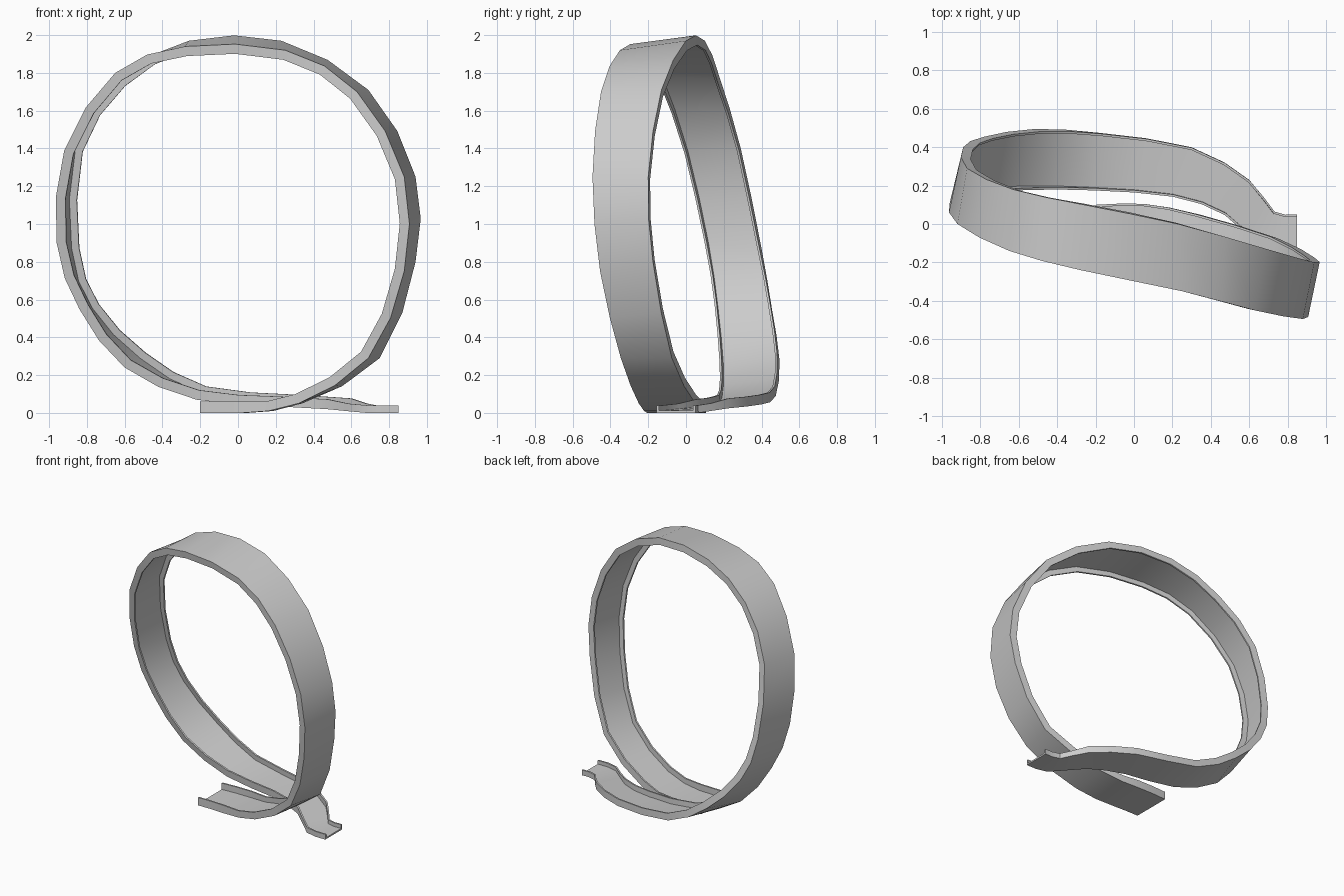
import bpy, bmesh
from mathutils import Vector

if "Cube" in bpy.data.objects:
    bpy.data.objects.remove(bpy.data.objects["Cube"])

# Key stations along the track: front outer corner, back outer corner
KEYS = [
    ((-.20, -.20, .00), (-.20, .10, .00)),
    ((.02, -.205, .00), (.05, .105, .00)),
    ((.32, -.25, .05), (.34, .05, .05)),
    ((.69, -.345, .29), (.75, -.075, .29)),
    ((.88, -.455, .75), (.94, -.175, .80)),
    ((.88, -.495, 1.25), (.94, -.20, 1.25)),
    ((.63, -.45, 1.70), (.69, -.13, 1.71)),
    ((.25, -.35, 1.92), (.23, .00, 1.97)),
    ((-.28, -.24, 1.94), (-.26, .10, 1.97)),
    ((-.65, -.14, 1.80), (-.63, .18, 1.77)),
    ((-.92, .00, 1.39), (-.87, .29, 1.40)),
    ((-.96, .11, .90), (-.89, .40, .87)),
    ((-.84, .16, .55), (-.78, .455, .55)),
    ((-.60, .19, .24), (-.52, .495, .28)),
    ((-.22, .18, .07), (-.18, .475, .09)),
    ((.20, .145, .035), (.30, .40, .045)),
    ((.47, .05, .02), (.60, .23, .025)),
    ((.68, -.135, .00), (.73, .065, .00)),
    ((.85, -.155, .00), (.85, .05, .00)),
]
STEPS = 2
THICK = 0.012


def spline(pts):
    """Catmull-Rom through the points, kept above the ground."""
    p = [Vector(q) for q in pts]
    p = [2 * p[0] - p[1]] + p + [2 * p[-1] - p[-2]]
    out = []
    for i in range(1, len(p) - 2):
        a, b, c, d = p[i - 1:i + 3]
        for s in range(STEPS):
            t = s / STEPS
            out.append(.5 * (2 * b + (c - a) * t + (2 * a - 5 * b + 4 * c - d) * t ** 2
                             + (3 * b - a - 3 * c + d) * t ** 3))
    out.append(p[-2])
    for v in out:
        v.z = max(v.z, 0)
    return out


front = spline([k[0] for k in KEYS])
back = spline([k[1] for k in KEYS])
mid = [(f + b) / 2 for f, b in zip(front, back)]
n = len(mid)

# U-shaped channel swept along both edges
bm = bmesh.new()
rings = []
for i in range(n):
    tangent = mid[min(i + 1, n - 1)] - mid[max(i - 1, 0)]
    across = back[i] - front[i]
    width = across.length
    across.normalize()
    inward = tangent.cross(across).normalized()
    if i in (0, n - 1):
        inward = Vector((0, 0, 1))
    h = 0.06 if i < 3 else 0.04 if i > n - 5 else 0.052
    t = THICK
    section = [(0, 0), (width, 0), (width, h), (width - t, h),
               (width - t, t), (t, t), (t, h), (0, h)]
    rings.append([bm.verts.new(front[i] + across * u + inward * v) for u, v in section])
for r, s in zip(rings, rings[1:]):
    for j in range(8):
        k = (j + 1) % 8
        bm.faces.new((r[j], r[k], s[k], s[j]))
# End caps, split into floor and two walls
for r in (rings[0], rings[-1]):
    for quad in ((0, 1, 4, 5), (1, 2, 3, 4), (0, 5, 6, 7)):
        bm.faces.new([r[q] for q in quad])
bmesh.ops.recalc_face_normals(bm, faces=bm.faces)

mesh = bpy.data.meshes.new("loop_track")
bm.to_mesh(mesh)
bm.free()
track = bpy.data.objects.new("loop_track", mesh)
bpy.context.collection.objects.link(track)
bpy.context.view_layer.objects.active = track
track.select_set(True)
bpy.ops.object.shade_smooth_by_angle(angle=0.6)
